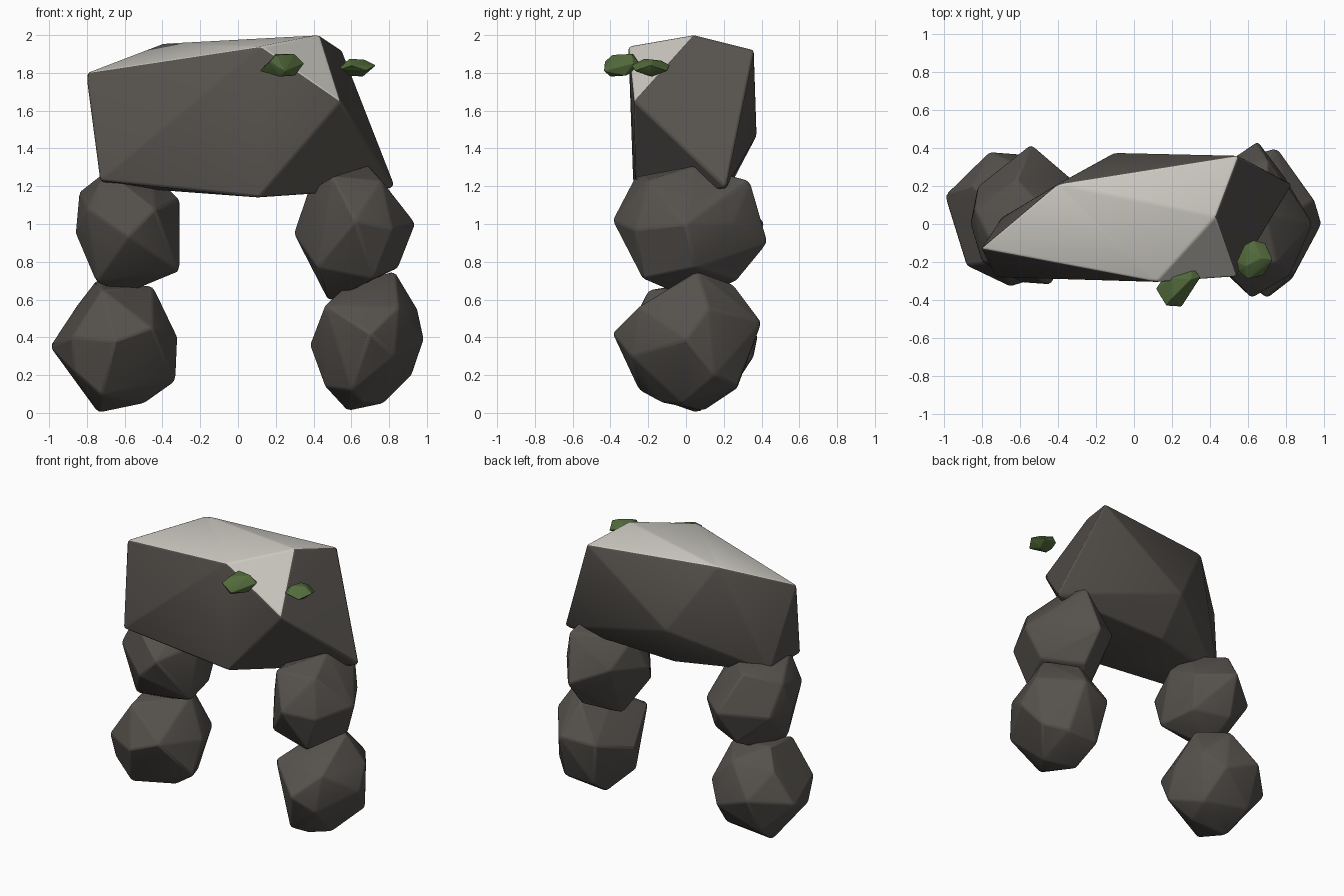
import bpy, bmesh


def material(name, rgb):
    m = bpy.data.materials.new(name)
    m.diffuse_color = (*rgb, 1)
    return m


ROCK = material("dark rock", (0.092, 0.083, 0.074))
CAP = material("pale cap", (0.60, 0.58, 0.53))
MOSS = material("moss green", (0.088, 0.15, 0.045))


def rock(name, points, mats=(ROCK,), cap_slope=None, bevel=0.012):
    """Faceted stone: convex hull around a few corner points."""
    bm = bmesh.new()
    for p in points:
        bm.verts.new(p)
    bmesh.ops.convex_hull(bm, input=bm.verts[:])
    bmesh.ops.delete(bm, geom=[v for v in bm.verts if not v.link_faces], context='VERTS')
    bmesh.ops.recalc_face_normals(bm, faces=bm.faces[:])
    if cap_slope:
        for f in bm.faces:
            f.material_index = 1 if f.normal.z > cap_slope else 0
    me = bpy.data.meshes.new(name)
    bm.to_mesh(me)
    bm.free()
    for m in mats:
        me.materials.append(m)
    ob = bpy.data.objects.new(name, me)
    bpy.context.collection.objects.link(ob)
    mod = ob.modifiers.new("worn edges", 'BEVEL')
    mod.width = bevel
    mod.segments = 2
    mod.limit_method = 'ANGLE'
    mod.angle_limit = 0.1
    bpy.ops.object.select_all(action='DESELECT')
    ob.select_set(True)
    bpy.context.view_layer.objects.active = ob
    bpy.ops.object.shade_smooth_by_angle(angle=0.5)
    return ob


# Lintel stone, pale on its upward-facing facets
rock("lintel", [
    (-0.805, -0.13, 1.80), (-0.40, 0.21, 1.955), (0.43, 0.04, 2.0), (0.55, 0.36, 1.92),
    (0.12, -0.305, 1.94), (0.54, -0.275, 1.65), (0.835, 0.21, 1.19), (-0.73, -0.28, 1.23),
    (0.11, -0.265, 1.14), (-0.06, 0.22, 1.175), (-0.10, 0.375, 1.47), (-0.70, 0.03, 1.20)],
    (ROCK, CAP), 0.55)

# Left pillar
rock("left_lower_boulder", [
    (-0.65, -0.33, 0.38), (-0.995, 0.15, 0.35), (-0.88, -0.22, 0.40), (-0.74, 0.06, 0.0),
    (-0.50, 0.0, 0.05), (-0.33, -0.05, 0.17), (-0.32, 0.05, 0.40), (-0.45, 0.10, 0.67),
    (-0.75, 0.10, 0.70), (-0.76, 0.38, 0.40), (-0.50, 0.36, 0.30), (-0.45, -0.27, 0.45),
    (-0.72, -0.20, 0.65), (-0.72, -0.20, 0.09), (-0.45, 0.18, 0.10), (-0.38, 0.25, 0.42),
    (-0.78, 0.25, 0.13), (-0.85, 0.20, 0.57), (-0.58, 0.30, 0.62), (-0.87, -0.17, 0.22)])
rock("left_upper_boulder", [
    (-0.58, -0.31, 0.93), (-0.86, 0.0, 0.95), (-0.84, 0.08, 1.17), (-0.70, -0.20, 1.28),
    (-0.45, 0.05, 1.27), (-0.31, 0.0, 1.13), (-0.31, -0.10, 0.75), (-0.54, 0.42, 1.0),
    (-0.33, 0.24, 1.0), (-0.60, 0.05, 0.63), (-0.75, -0.10, 0.69), (-0.82, 0.20, 0.95),
    (-0.44, -0.32, 1.08), (-0.62, 0.23, 1.24), (-0.80, -0.20, 1.08), (-0.60, 0.28, 0.75),
    (-0.36, 0.18, 0.77)])

# Right pillar
rock("right_lower_boulder", [
    (0.70, -0.39, 0.42), (0.985, 0.0, 0.39), (0.58, 0.09, 0.01), (0.77, -0.02, 0.05),
    (0.60, -0.25, 0.12), (0.92, 0.15, 0.20), (0.38, 0.05, 0.36), (0.46, -0.22, 0.57),
    (0.83, 0.06, 0.75), (0.95, 0.12, 0.55), (0.75, 0.40, 0.48), (0.50, 0.33, 0.45),
    (0.55, 0.27, 0.13), (0.46, -0.08, 0.14), (0.83, -0.29, 0.30), (0.85, -0.25, 0.56),
    (0.58, 0.0, 0.68), (0.68, 0.25, 0.68), (0.79, 0.27, 0.14), (0.66, -0.13, 0.055)])
rock("right_upper_boulder", [
    (0.62, -0.39, 1.02), (0.94, 0.0, 1.0), (0.69, 0.05, 1.31), (0.50, -0.27, 1.25),
    (0.76, -0.20, 1.23), (0.295, 0.0, 0.95), (0.37, 0.10, 1.17), (0.65, 0.435, 0.90),
    (0.70, 0.34, 1.23), (0.85, 0.05, 0.77), (0.72, -0.23, 0.71), (0.48, 0.05, 0.59),
    (0.65, 0.27, 0.70), (0.42, 0.28, 1.0), (0.42, -0.20, 0.77), (0.82, -0.27, 0.97),
    (0.79, 0.25, 1.0)])

# Flattened moss clumps
rock("front_moss", [
    (0.115, -0.34, 1.81), (0.17, -0.43, 1.86), (0.25, -0.435, 1.81), (0.35, -0.28, 1.85),
    (0.31, -0.23, 1.83), (0.20, -0.39, 1.895), (0.22, -0.40, 1.78), (0.30, -0.29, 1.90),
    (0.17, -0.26, 1.83), (0.30, -0.32, 1.785), (0.2, -0.28, 1.90)], (MOSS,), None, 0.003)
rock("side_moss", [
    (0.54, -0.20, 1.83), (0.58, -0.11, 1.82), (0.63, -0.085, 1.84), (0.69, -0.10, 1.81),
    (0.73, -0.19, 1.84), (0.68, -0.27, 1.81), (0.60, -0.29, 1.84), (0.55, -0.25, 1.82),
    (0.59, -0.22, 1.875), (0.67, -0.18, 1.87), (0.66, -0.18, 1.78), (0.59, -0.2, 1.785),
    (0.60, -0.13, 1.865)], (MOSS,), None, 0.003)
